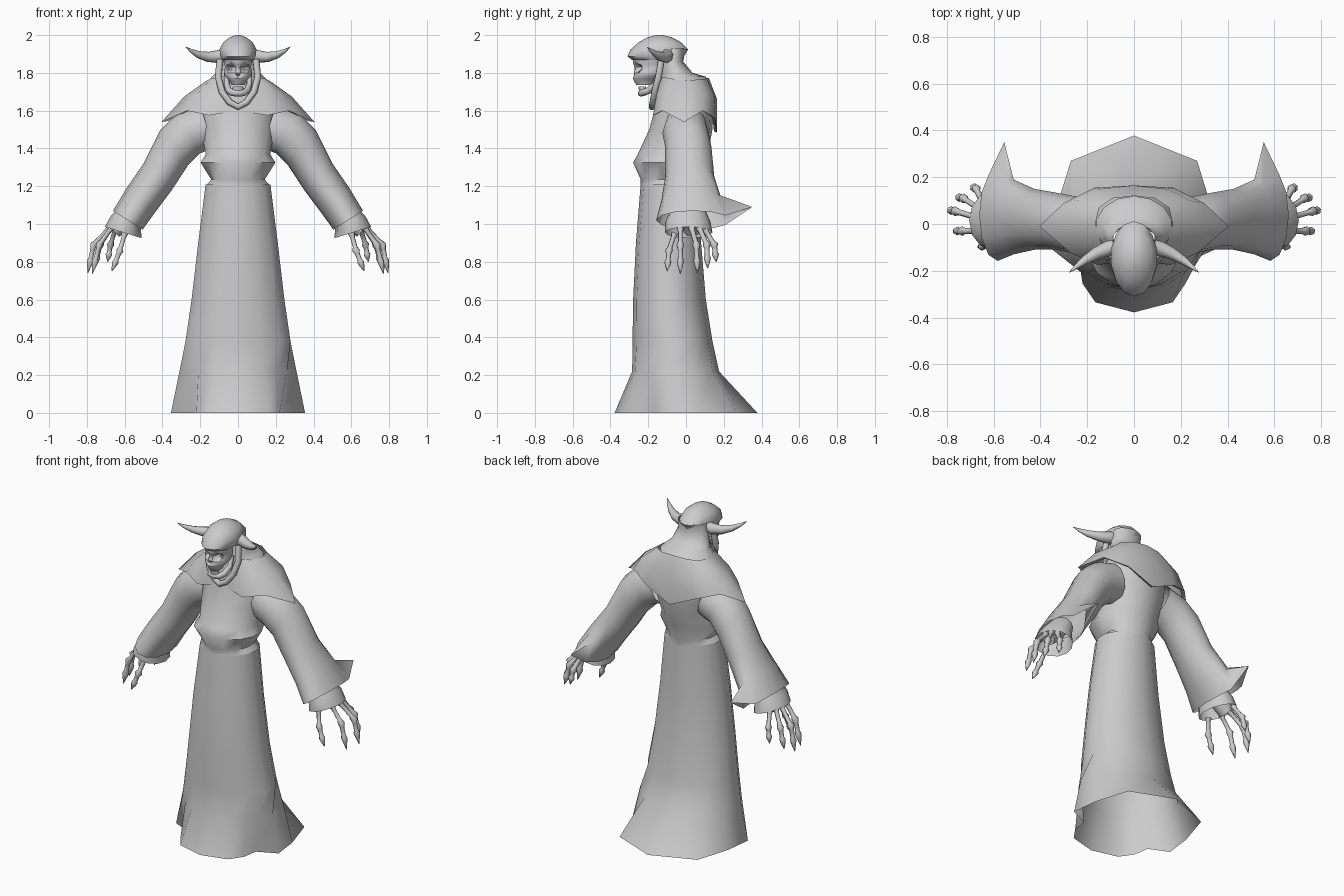
import bpy
import bmesh
from math import sin, cos, pi, radians
from mathutils import Vector

if "Cube" in bpy.data.objects:
    bpy.data.objects.remove(bpy.data.objects["Cube"])

GREY = (0.6, 0.6, 0.6, 1)
grey = bpy.data.materials.new("plain_grey")
grey.use_nodes = True
grey.diffuse_color = GREY
grey.node_tree.nodes["Principled BSDF"].inputs["Base Color"].default_value = GREY
SIDES = (("left", 1), ("right", -1))


def loft(name, rings, caps=(False, False), angle=60, shape=None):
    """Skin a list of closed rings, optionally capping the first and last."""
    bm = bmesh.new()
    rows = [[bm.verts.new(p) for p in ring] for ring in rings]
    count = len(rows[0])
    for low, high in zip(rows, rows[1:]):
        for i in range(count):
            j = (i + 1) % count
            bm.faces.new((low[i], low[j], high[j], high[i]))
    for row, cap in zip((rows[0], rows[-1]), caps):
        if cap:
            bm.faces.new(row)
    if shape:
        for v in bm.verts:
            shape(v.co)
    bmesh.ops.recalc_face_normals(bm, faces=bm.faces)
    mesh = bpy.data.meshes.new(name)
    bm.to_mesh(mesh)
    bm.free()
    mesh.materials.append(grey)
    obj = bpy.data.objects.new(name, mesh)
    bpy.context.collection.objects.link(obj)
    bpy.ops.object.select_all(action="DESELECT")
    obj.select_set(True)
    bpy.context.view_layer.objects.active = obj
    bpy.ops.object.shade_smooth_by_angle(angle=radians(angle))
    return obj


def mirror_ring(half):
    """Complete a half outline that runs from front centre to back centre."""
    return half + [(-x, y, z) for x, y, z in reversed(half[1:-1])]


def oval(z, half_width, front, back, n=8):
    mid, depth = (front + back) / 2, (back - front) / 2
    return mirror_ring([(half_width * sin(pi * i / (n - 1)),
                         mid - depth * cos(pi * i / (n - 1)), z) for i in range(n)])


def tube(name, points, radii, n=8):
    """Round tube along a path with a radius at every point."""
    pts = [Vector(p) for p in points]
    normal, rings = Vector((0.13, 1, 0.21)), []
    for i, p in enumerate(pts):
        t = (pts[min(i + 1, len(pts) - 1)] - pts[max(i - 1, 0)]).normalized()
        normal = (normal - t * normal.dot(t)).normalized()
        side = t.cross(normal)
        rings.append([p + (normal * cos(2 * pi * k / n) + side * sin(2 * pi * k / n)) * radii[i]
                      for k in range(n)])
    return loft(name, rings, (True, True))


# Skirt: flared hem with a fold pushed in on each side of the front
hem = [(0, -.378), (.165, -.335), (.22, -.255), (.235, -.16),
       (.355, -.105), (.335, .06), (.27, .27), (0, .378)]
knee = [(0, -.285), (.13, -.27), (.21, -.22), (.26, -.18),
        (.31, -.1), (.29, .04), (.19, .14), (0, .175)]
loft("robe_skirt", [
    mirror_ring([(x, y, 0) for x, y in hem]),
    mirror_ring([(x, y, .22) for x, y in knee]),
    oval(.38, .285, -.283, .14), oval(.6, .252, -.28, .105),
    oval(.9, .216, -.265, .08), oval(1.21, .176, -.24, .075)])

# Torso with a pinched waist and a blousing chest
loft("robe_torso", [
    oval(1.2, .176, -.24, .075), oval(1.235, .145, -.24, .08),
    oval(1.325, .203, -.28, .1), oval(1.37, .175, -.255, .115),
    oval(1.5, .2, -.195, .14), oval(1.6, .2, -.168, .145),
    oval(1.7, .165, -.15, .14), oval(1.77, .12, -.13, .1)])

# Shoulder mantle with a zigzag hem
collar = [(0, -.13, 1.78), (.09, -.13, 1.78), (.14, -.08, 1.77), (.165, 0, 1.76),
          (.15, .07, 1.765), (.09, .11, 1.77), (0, .12, 1.775)]
shoulder = [(0, -.15, 1.69), (.13, -.155, 1.69), (.22, -.11, 1.685), (.285, -.005, 1.675),
            (.24, .1, 1.69), (.14, .15, 1.68), (0, .165, 1.66)]
edge = [(0, -.155, 1.6), (.155, -.175, 1.575), (.27, -.125, 1.6), (.405, -.01, 1.54),
        (.3, .09, 1.6), (.17, .155, 1.56), (0, .165, 1.485)]
under = [(x * .92, y * .9, z + .005) for x, y, z in edge]
loft("shoulder_mantle", [mirror_ring(r) for r in (collar, shoulder, edge, under)])

# Hood behind the face and the rim of the cowl under the chin
loft("hood", [
    oval(1.755, .165, -.14, .12), oval(1.78, .14, -.14, .105),
    oval(1.8, .12, -.135, .035), oval(1.86, .1, -.13, -.015), oval(1.93, .09, -.12, 0)])
rim = [(.095, -.13, 1.87), (.105, -.145, 1.78), (.085, -.165, 1.7), (.045, -.175, 1.645)]
rim = rim + [(0, -.18, 1.62)] + [(-x, y, z) for x, y, z in reversed(rim)]
tube("cowl_rim", rim, [.018] * len(rim))


# Skull, with eye sockets and nose pushed in
def dent_face(co):
    if co.y > -.18:
        return
    for x, z, size, depth in ((.033, 1.825, .024, .045), (-.033, 1.825, .024, .045),
                              (0, 1.785, .014, .03)):
        d = ((co.x - x) ** 2 + (co.z - z) ** 2) ** .5 / size
        if d < 1:
            co.y += depth * (1 - d * d)


profile = [(1.735, .035, -.262, -.17), (1.755, .043, -.275, -.15), (1.77, .058, -.282, -.13),
           (1.785, .07, -.28, -.12), (1.8, .074, -.276, -.11), (1.815, .072, -.272, -.1),
           (1.83, .07, -.272, -.1), (1.845, .071, -.278, -.1), (1.86, .075, -.282, -.09),
           (1.89, .078, -.28, -.08)]
loft("skull", [oval(*row, n=20) for row in profile], (True, True), 40, dent_face)

# Jaw hanging open below the skull
jaw = [(.062, -.145, 1.8), (.06, -.165, 1.74), (.047, -.2, 1.705), (.028, -.23, 1.695)]
jaw = jaw + [(0, -.237, 1.693)] + [(-x, y, z) for x, y, z in reversed(jaw)]
tube("jaw", jaw, [.012, .015, .018, .019, .019, .019, .018, .015, .012])
loft("lower_teeth", [oval(1.7, .032, -.248, -.2), oval(1.728, .028, -.252, -.215)],
     (True, True), 40)

# Helmet with a pointed brow
loft("helmet", [
    oval(1.868, .084, -.285, -.02), oval(1.888, .096, -.31, -.01),
    oval(1.925, .1, -.293, .012), oval(1.962, .08, -.25, -.025),
    oval(1.988, .046, -.205, -.075), oval(2.0, .012, -.16, -.12)], (True, True), 50)

# Each finger: knuckle, middle joint, claw tip
FINGERS = {
    "thumb": ((.6, -.06, .95), (.625, -.09, .86), (.668, -.1, .75)),
    "index": ((.67, -.03, .98), (.735, -.03, .89), (.772, -.03, .735)),
    "middle": ((.68, .03, .98), (.765, .055, .89), (.795, .06, .74)),
    "ring": ((.67, .07, .98), (.73, .11, .89), (.76, .115, .765)),
    "little": ((.65, .1, .97), (.675, .15, .89), (.69, .16, .8)),
}
BONE = ((0, .02), (.12, .013), (.4, .013), (.5, .021), (.58, .014),
        (.72, .013), (.78, .019), (.86, .014), (1, .002))

# Sleeve sections: top edge x z, lower edge x z, front y, back y
SLEEVE = [(.2, 1.63, .13, 1.4, -.11, .11), (.32, 1.59, .2, 1.375, -.125, .12),
          (.41, 1.5, .265, 1.31, -.11, .135), (.5, 1.32, .35, 1.18, -.11, .15),
          (.59, 1.19, .44, 1.06, -.13, .19), (.662, 1.07, .505, .97, -.158, .235)]
CUFF = [(.6, 1.12, .5, 1.04, -.08, .1), (.675, 1.04, .515, .98, -.11, .13),
        (.705, .985, .51, .925, -.11, .14)]


def sleeve_ring(section, s, n=12):
    tx, tz, bx, bz, front, back = section
    ring = []
    for i in range(n):
        c, d = cos(2 * pi * i / n), sin(2 * pi * i / n)
        ring.append((s * ((tx + bx) / 2 + c * (tx - bx) / 2),
                     (front + back) / 2 + d * (back - front) / 2,
                     (tz + bz) / 2 + c * (tz - bz) / 2))
    return ring


for side, s in SIDES:
    # Wide sleeve with its rear corner drawn out to a point
    rings = [sleeve_ring(row, s) for row in SLEEVE]
    rings[-1][3] = (s * .555, .35, 1.09)
    loft(side + "_sleeve", rings)
    loft(side + "_cuff", [sleeve_ring(row, s) for row in CUFF])

    # Bony hand
    tube(side + "_palm", [(s * x, .03, z) for x, z in ((.55, 1.07), (.61, 1.01), (.66, .965))],
         [.035, .05, .045])
    for finger, (a, b, c) in FINGERS.items():
        a, b, c = Vector(a), Vector(b), Vector(c)
        path = [a.lerp(b, 2 * t) if t < .5 else b.lerp(c, 2 * t - 1) for t, r in BONE]
        tube(side + "_" + finger, [(s * p.x, p.y, p.z) for p in path], [r for t, r in BONE], 6)

    # Curved horn
    horn = [(.07, -.1, 1.895), (.11, -.105, 1.886), (.16, -.125, 1.885),
            (.21, -.155, 1.897), (.25, -.185, 1.918), (.277, -.207, 1.938)]
    tube(side + "_horn", [(s * x, y, z) for x, y, z in horn],
         [.036, .034, .027, .019, .01, .001])
